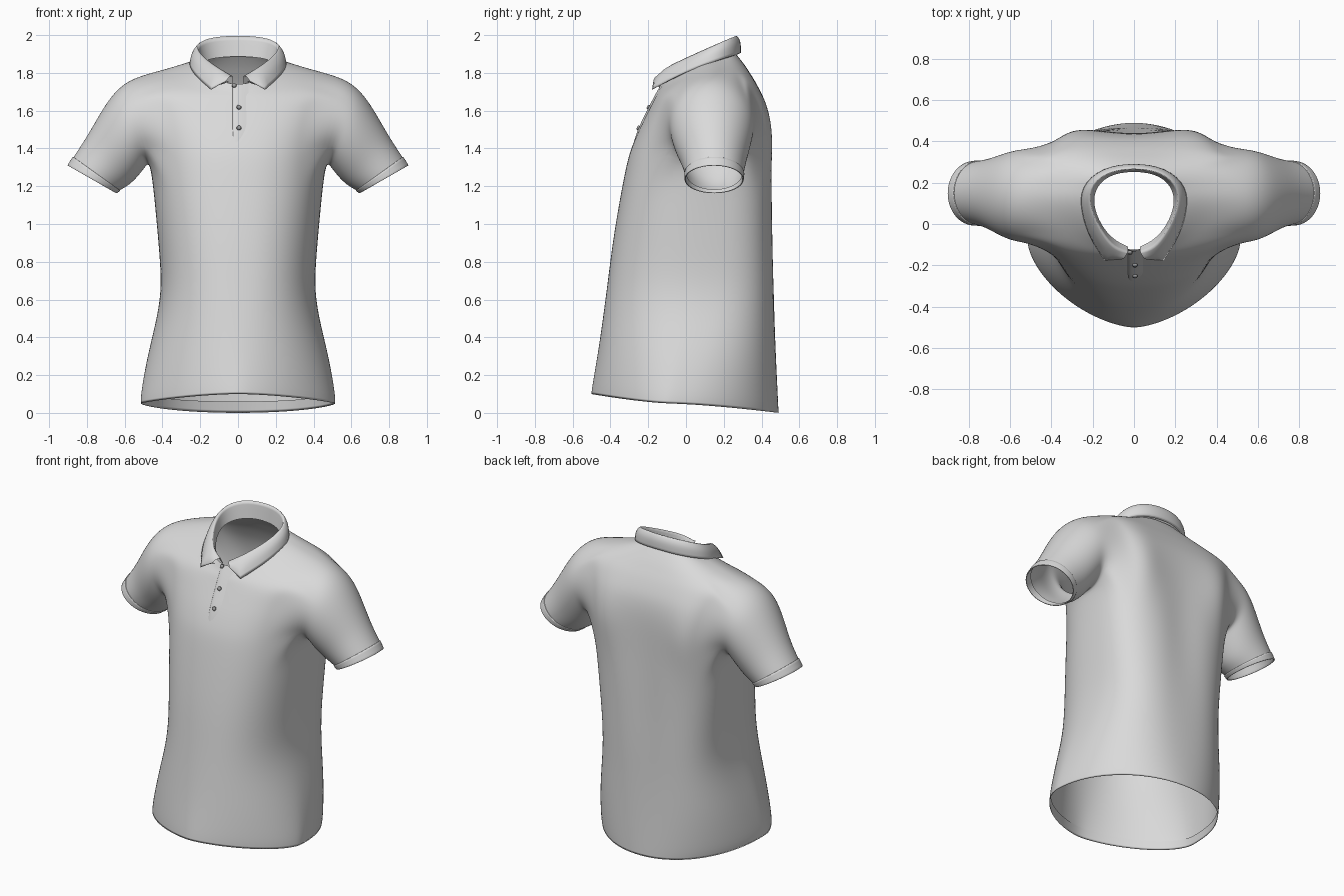
import bpy, bmesh, math
from mathutils import Vector

cube = bpy.data.objects.get("Cube")
if cube:
    bpy.data.objects.remove(cube, do_unlink=True)


def material(name, value):
    m = bpy.data.materials.new(name)
    m.use_nodes = True
    colour = (value, value, value, 1)
    m.diffuse_color = colour
    bsdf = next(n for n in m.node_tree.nodes if n.type == "BSDF_PRINCIPLED")
    bsdf.inputs["Base Color"].default_value = colour
    bsdf.inputs["Roughness"].default_value = 0.8
    return m


fabric = material("grey fabric", 0.7)
button_mat = material("dark grey button", 0.35)


def finish(bm, name, mat, levels=2):
    bmesh.ops.delete(bm, geom=[v for v in bm.verts if not v.link_faces], context="VERTS")
    bmesh.ops.recalc_face_normals(bm, faces=bm.faces)
    me = bpy.data.meshes.new(name)
    bm.to_mesh(me)
    bm.free()
    me.shade_smooth()
    me.materials.append(mat)
    ob = bpy.data.objects.new(name, me)
    bpy.context.collection.objects.link(ob)
    if levels:
        sub = ob.modifiers.new("smooth", "SUBSURF")
        sub.levels = sub.render_levels = levels
        sub.boundary_smooth = "PRESERVE_CORNERS"
    return ob


def skin(bm, rows, closed=True, skip=lambda r, c: False):
    """Join neighbouring rows of vertices with quads."""
    for r in range(len(rows) - 1):
        n = len(rows[r])
        for c in range(n if closed else n - 1):
            if not skip(r, c):
                d = (c + 1) % n
                bm.faces.new((rows[r][c], rows[r][d], rows[r + 1][d], rows[r + 1][c]))


def crease(bm, row, amount=1.0):
    layer = bm.edges.layers.float.get("crease_edge") or bm.edges.layers.float.new("crease_edge")
    chosen = set(row)
    for e in bm.edges:
        if e.verts[0] in chosen and e.verts[1] in chosen:
            e[layer] = amount


def bell(value, centre, width):
    return math.exp(-((value - centre) / width) ** 2)


# Torso rings: half width, side z, front y, front z, back y, back z
N, REACH, ARMPIT, SHOULDER = 40, 4, 9, 14
TORSO = [
    (.507, .10, -.49, .16, .48, .06),
    (.517, .05, -.503, .10, .492, 0),
    (.517, .10, -.497, .15, .49, .05),
    (.482, .30, -.467, .32, .478, .28),
    (.425, .52, -.437, .53, .470, .50),
    (.405, .68, -.415, .70, .468, .68),
    (.42, .88, -.39, .90, .466, .88),
    (.44, 1.10, -.357, 1.10, .463, 1.10),
    (.455, 1.24, -.327, 1.26, .455, 1.25),
    (.465, 1.335, -.305, 1.36, .447, 1.38),
    (.48, 1.43, -.28, 1.43, .442, 1.47),
    (.50, 1.53, -.25, 1.50, .435, 1.56),
    (.52, 1.62, -.22, 1.56, .42, 1.64),
    (.55, 1.70, -.195, 1.61, .395, 1.70),
    (.585, 1.755, -.175, 1.65, .37, 1.75),
    (.50, 1.79, -.16, 1.68, .345, 1.79),
    (.38, 1.82, -.145, 1.70, .32, 1.83),
    (.28, 1.85, -.135, 1.72, .29, 1.87),
    (.22, 1.865, -.125, 1.74, .265, 1.90),
]


def torso_point(ring, i):
    w, zs, yf, zf, yb, zb = ring
    a = 2 * math.pi * i / N
    c, s = math.cos(a), math.sin(a)
    # round hem, boxier from the waist up, round again at the neck
    waist, chest = min(1, zs / .65), min(1, zs / 1.3)
    neck = min(1, max(0, (zs - 1.68) / .15))
    power = 2 + waist - .6 * neck if s > 0 else 1.55 + .65 * waist + .2 * chest - .5 * neck
    cy = -.1 + .12 * waist + .12 * chest
    x = math.copysign(abs(c) ** (2 / power), c) * w
    t = abs(s) ** (2 / power)
    y_end, z_end = (yb, zb) if s > 0 else (yf, zf)
    y, z = cy + (y_end - cy) * t, zs + (z_end - zs) * t ** 1.4
    if s > 0:  # shoulder blades, and the hollow hanging between them
        y += .042 * t * bell(abs(x), .31, .13) * bell(z, 1.46, .22)
        y -= .02 * bell(x, 0, .1) * bell(z, 1.1, .35)
    return Vector((x, y, z))


# Sleeve rings: top x, top z, bottom x, bottom z, front y, back y
SLEEVE = [
    (.588, 1.757, .47, 1.33, -.09, .365),
    (.665, 1.69, .495, 1.295, -.085, .357),
    (.735, 1.58, .53, 1.25, -.06, .339),
    (.805, 1.455, .575, 1.205, -.022, .317),
    (.872, 1.355, .625, 1.178, -.006, .306),
]
CUFF_END = (.902, 1.31, .645, 1.163, -.006, .304)


def sleeve_points(ring, side, count, grow=0):
    tx, tz, bx, bz, yf, yb = ring
    top, bottom = Vector((tx, 0, tz)), Vector((bx, 0, bz))
    half = (top - bottom) / 2 * (1 + grow)
    out = []
    for k in range(count):
        a = 2 * math.pi * k / count
        p = (top + bottom) / 2 + half * math.cos(a)
        p.y = (yf + yb) / 2 + (yb - yf) / 2 * (1 + grow) * math.sin(a)
        p.x *= side
        out.append(p)
    return out


# Shirt body with armholes that run on into the sleeves
bm = bmesh.new()
rows = [[bm.verts.new(torso_point(r, i)) for i in range(N)] for r in TORSO]


def in_armhole(r, c):
    near_side = min((c + .5) % (N // 2), N // 2 - (c + .5) % (N // 2)) < REACH
    return ARMPIT <= r < SHOULDER and near_side


skin(bm, rows, skip=in_armhole)
path = [(SHOULDER, j) for j in range(REACH)]
path += [(r, REACH) for r in range(SHOULDER, ARMPIT, -1)]
path += [(ARMPIT, j) for j in range(REACH, -REACH, -1)]
path += [(r, -REACH) for r in range(ARMPIT, SHOULDER)]
path += [(SHOULDER, j) for j in range(-REACH, 0)]
for side in (1, -1):
    base = 0 if side > 0 else N // 2
    loop = [rows[r][(base + side * j) % N] for r, j in path]
    for v, p in zip(loop, sleeve_points(SLEEVE[0], side, len(loop))):
        v.co = p
    tube = [loop]
    for ring in SLEEVE[1:]:
        tube.append([bm.verts.new(p) for p in sleeve_points(ring, side, len(loop))])
    skin(bm, tube)
crease(bm, rows[1])
finish(bm, "shirt_body", fabric)

# Folded sleeve cuffs
for side, name in ((1, "left_cuff"), (-1, "right_cuff")):
    bm = bmesh.new()
    parts = [(SLEEVE[-1], -.03), (SLEEVE[-1], .03), (CUFF_END, .02), (CUFF_END, -.02), (SLEEVE[-1], -.05)]
    rings = [[bm.verts.new(p) for p in sleeve_points(r, side, 26, g)] for r, g in parts]
    skin(bm, rings)
    for ring in rings[1:4]:
        crease(bm, ring, .5)
    finish(bm, name, fabric)

# Collar, from the centre back to the front: fold line, leaf edge, stand base
COLLAR = [
    ((0, .275, 2.003), (0, .297, 1.91), (0, .258, 1.89)),
    ((.145, .25, 1.995), (.155, .277, 1.90), (.125, .24, 1.88)),
    ((.22, .17, 1.96), (.262, .18, 1.87), (.195, .165, 1.86)),
    ((.21, .07, 1.915), (.258, .06, 1.83), (.195, .07, 1.83)),
    ((.155, -.04, 1.865), (.218, -.065, 1.775), (.145, -.03, 1.78)),
    ((.095, -.12, 1.825), (.143, -.18, 1.71), (.085, -.085, 1.75)),
    ((.03, -.135, 1.785), (.06, -.172, 1.76), (.028, -.11, 1.735)),
]
bm = bmesh.new()
strips = [[] for _ in range(5)]
for side, stations in ((-1, COLLAR[:0:-1]), (1, COLLAR)):
    for station in stations:
        fold, leaf, stand = (Vector((p[0] * side, p[1], p[2])) for p in station)
        outward = Vector((leaf.x, leaf.y - .08, .1)).normalized()
        middle = fold.lerp(leaf, .4) + outward * .018
        for strip, p in zip(strips, (stand, fold, middle, leaf, leaf.lerp(stand, .3))):
            strip.append(bm.verts.new(p))
skin(bm, strips, closed=False)
crease(bm, strips[1], .5)
crease(bm, strips[3], 1)
for tip in (1, -2):  # pointed collar tips
    crease(bm, (strips[2][tip], strips[3][tip]))
finish(bm, "collar", fabric)

# Button placket: its left-hand edge overlaps, the other edges run into the chest
CHEST = [(-.281, 1.41), (-.254, 1.50), (-.224, 1.56), (-.199, 1.61), (-.164, 1.68), (-.129, 1.74)]
bm = bmesh.new()
strips = [[bm.verts.new((x, y + lift, z)) for x, lift in ((-.03, .012), (-.028, -.004), (.01, -.002), (.055, .008))]
          for y, z in CHEST]
skin(bm, strips, closed=False)
finish(bm, "placket", fabric)

# Buttons
for number, (x, y, z) in enumerate(((.005, -.25, 1.51), (.005, -.197, 1.62), (-.02, -.135, 1.735)), 1):
    bm = bmesh.new()
    bmesh.ops.create_cone(bm, cap_ends=True, segments=16, radius1=.013, radius2=.01, depth=.01)
    button = finish(bm, "button_%d" % number, button_mat, 0)
    button.location = (x, y - .004, z)
    button.rotation_euler.x = math.radians(63)
